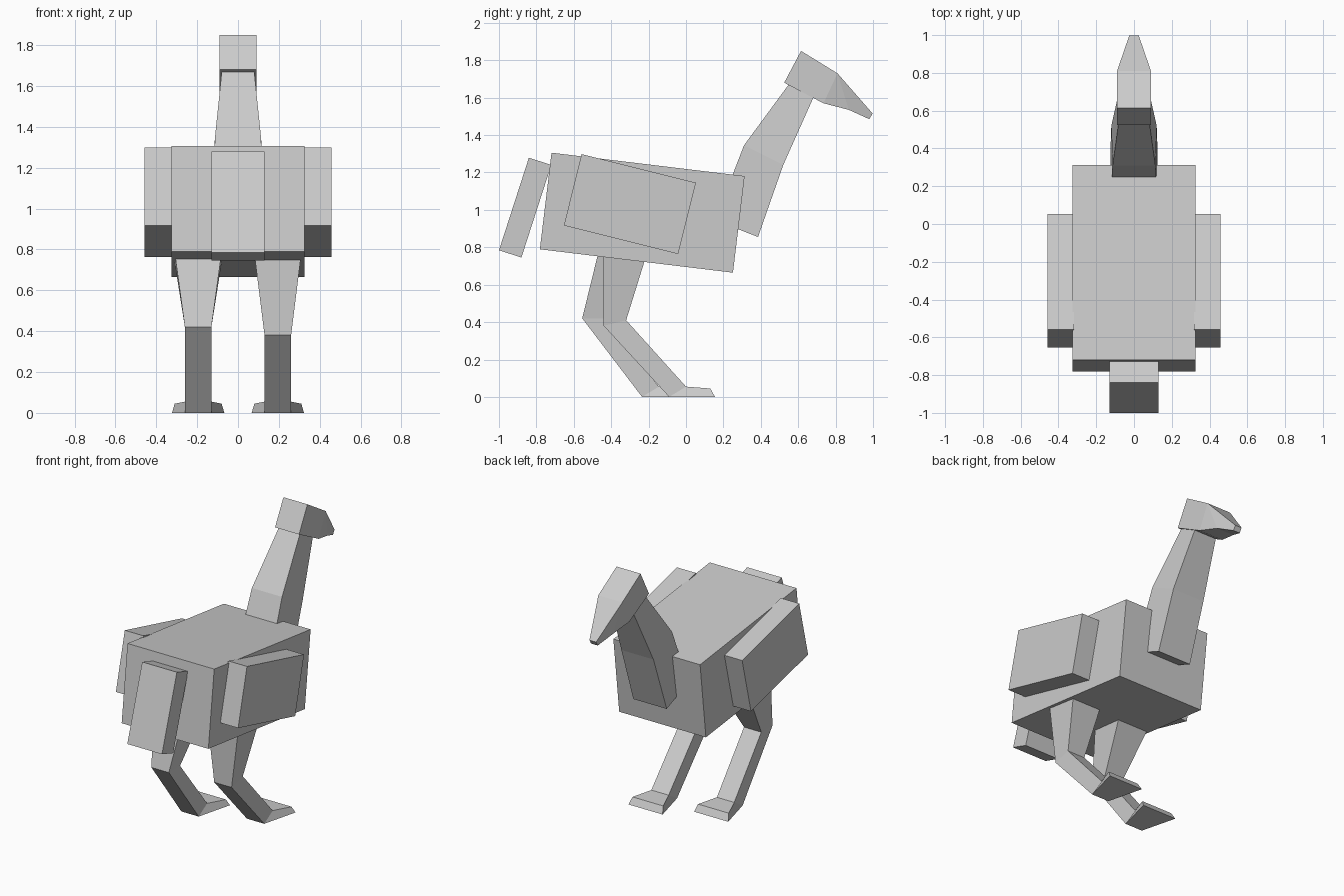
import bpy
import bmesh
from math import radians

cube = bpy.data.objects.get("Cube")
if cube:
    bpy.data.objects.remove(cube, do_unlink=True)

grey = bpy.data.materials.new("plain_grey")
grey.use_nodes = True
grey.diffuse_color = (0.6, 0.6, 0.6, 1)
grey.node_tree.nodes["Principled BSDF"].inputs["Base Color"].default_value = grey.diffuse_color


def box(name, centre, size, tilt):
    """Box tilted about the sideways axis, in degrees."""
    bpy.ops.mesh.primitive_cube_add(size=1, location=centre, rotation=(radians(tilt), 0, 0))
    part = bpy.context.object
    part.name = name
    part.scale = size
    bpy.ops.object.transform_apply(location=False, rotation=True, scale=True)
    part.data.materials.append(grey)
    return part


def loft(name, rings, x=0):
    """Skin four-cornered rings, each given as two (y, z, half_width) edges."""
    bm = bmesh.new()
    loops = []
    for (ay, az, aw), (by, bz, bw) in rings:
        corners = [(x - aw, ay, az), (x + aw, ay, az), (x + bw, by, bz), (x - bw, by, bz)]
        loops.append([bm.verts.new(corner) for corner in corners])
    for near, far in zip(loops, loops[1:]):
        for i in range(4):
            j = (i + 1) % 4
            bm.faces.new((near[i], near[j], far[j], far[i]))
    bm.faces.new(loops[0])
    bm.faces.new(loops[-1])
    bmesh.ops.remove_doubles(bm, verts=bm.verts, dist=0.0001)
    bmesh.ops.recalc_face_normals(bm, faces=bm.faces)
    mesh = bpy.data.meshes.new(name)
    bm.to_mesh(mesh)
    bm.free()
    mesh.materials.append(grey)
    part = bpy.data.objects.new(name, mesh)
    bpy.context.collection.objects.link(part)
    return part


# Body, tail and wings
box("body", (0, -0.234, 0.985), (0.65, 1.04, 0.52), -6.9)
box("tail", (0, -0.86, 1.012), (0.26, 0.126, 0.52), -17.9)
for side, label in ((1, "left"), (-1, "right")):
    box(label + "_wing", (side * 0.388, -0.3, 1.031), (0.14, 0.63, 0.393), -14)

# Neck, from the chest up to the head
loft("neck", [
    ((0.155, 0.945, 0.125), (0.385, 0.855, 0.125)),
    ((0.31, 1.345, 0.113), (0.52, 1.24, 0.12)),
    ((0.56, 1.685, 0.078), (0.69, 1.62, 0.082)),
])

# Head with a tapering beak; the beak shares its upper edge with the brow
brow = (0.81, 1.73, 0.09)
loft("head", [
    ((0.525, 1.68, 0.09), (0.615, 1.85, 0.09)),
    ((0.735, 1.57, 0.09), brow),
    ((0.87, 1.535, 0.065), brow),
    ((0.98, 1.485, 0.025), (0.998, 1.515, 0.025)),
])


def leg(name, x, hip, knee, step):
    """Thigh, shin and flared foot; step slides the foot along the stride."""
    (hip_back, hip_front), (knee_back, knee_front) = hip, knee
    loft(name, [
        ((*hip_back, 0.125), (*hip_front, 0.125)),
        ((*knee_back, 0.065), (*knee_front, 0.065)),
        ((step - 0.09, 0, 0.065), (step, 0.055, 0.065)),
        ((step + 0.155, 0, 0.128), (step + 0.13, 0.045, 0.115)),
    ], x)


# Legs in mid stride, one a little ahead of the other
leg("left_leg", 0.195, ((-0.44, 0.86), (-0.18, 0.86)), ((-0.44, 0.38), (-0.32, 0.41)), 0)
leg("right_leg", -0.195, ((-0.447, 0.86), (-0.2, 0.8)), ((-0.555, 0.42), (-0.435, 0.42)), -0.145)
